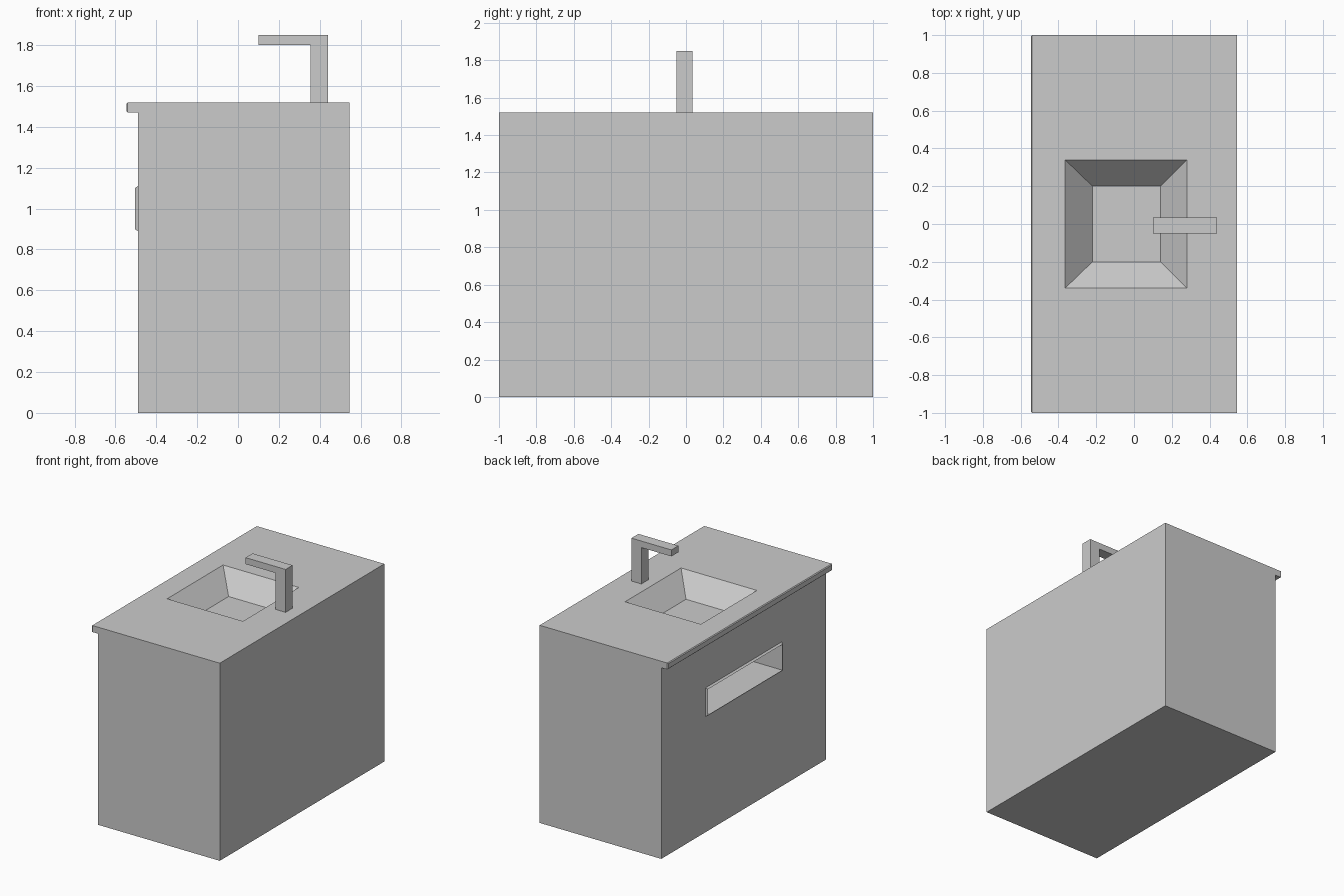
import bpy, bmesh
from mathutils import Vector

if "Cube" in bpy.data.objects:
    bpy.data.objects.remove(bpy.data.objects["Cube"])


def finish(bm, name):
    bmesh.ops.recalc_face_normals(bm, faces=bm.faces)
    mesh = bpy.data.meshes.new(name)
    bm.to_mesh(mesh)
    bm.free()
    obj = bpy.data.objects.new(name, mesh)
    bpy.context.collection.objects.link(obj)
    return obj


def fit(face, lo, hi):
    """Stretch a rectangular face to the given bounds."""
    c = face.calc_center_median()
    for v in face.verts:
        v.co = [lo[i] if v.co[i] < c[i] else hi[i] for i in range(3)]


def step(bm, face, lo, hi):
    """Extrude a rectangular face and fit its new cap to the given bounds."""
    cap = bmesh.ops.extrude_discrete_faces(bm, faces=[face])["faces"][0]
    fit(cap, lo, hi)
    return cap


def find(bm, direction, z_range):
    bm.normal_update()
    return next(f for f in bm.faces if f.normal.dot(Vector(direction)) > 0.99
                and z_range[0] < f.calc_center_median().z < z_range[1])


# Cabinet block, split where the counter slab starts
bm = bmesh.new()
bmesh.ops.create_cube(bm, size=1)
for v in bm.verts:
    v.co = (-0.49 if v.co.x < 0 else 0.545, 2 * v.co.y, 1.52 * (v.co.z + 0.5))
bmesh.ops.bisect_plane(bm, geom=bm.verts[:] + bm.edges[:] + bm.faces[:],
                       plane_co=(0, 0, 1.47), plane_no=(0, 0, 1))

# Overhanging counter lip with a small chamfer
f = find(bm, (-1, 0, 0), (1.47, 1.52))
f = step(bm, f, (-0.54, -1, 1.47), (-0.54, 1, 1.52))
step(bm, f, (-0.546, -0.994, 1.476), (-0.546, 0.994, 1.514))

# Slot: flush outline, raised rim, then recess
f = find(bm, (-1, 0, 0), (0, 1.47))
f = step(bm, f, (-0.49, -0.463, 0.89), (-0.49, 0.463, 1.11))
f = step(bm, f, (-0.505, -0.453, 0.90), (-0.505, 0.453, 1.10))
step(bm, f, (-0.20, -0.453, 0.90), (-0.20, 0.453, 1.10))

# Basin: rim opening on the top, then sloped walls down to the floor
f = find(bm, (0, 0, 1), (1.5, 1.6))
f = step(bm, f, (-0.365, -0.34, 1.52), (0.28, 0.34, 1.52))
step(bm, f, (-0.22, -0.2, 1.37), (0.14, 0.2, 1.37))
finish(bm, "sink_cabinet")

# Faucet: L-shaped profile extruded across y
bm = bmesh.new()
profile = [(0.355, 1.52), (0.44, 1.52), (0.44, 1.85),
           (0.10, 1.85), (0.10, 1.80), (0.355, 1.80)]
face = bm.faces.new([bm.verts.new((x, -0.05, z)) for x, z in profile])
new = bmesh.ops.extrude_face_region(bm, geom=[face])["geom"]
for v in new:
    if isinstance(v, bmesh.types.BMVert):
        v.co.y = 0.035
finish(bm, "faucet")
